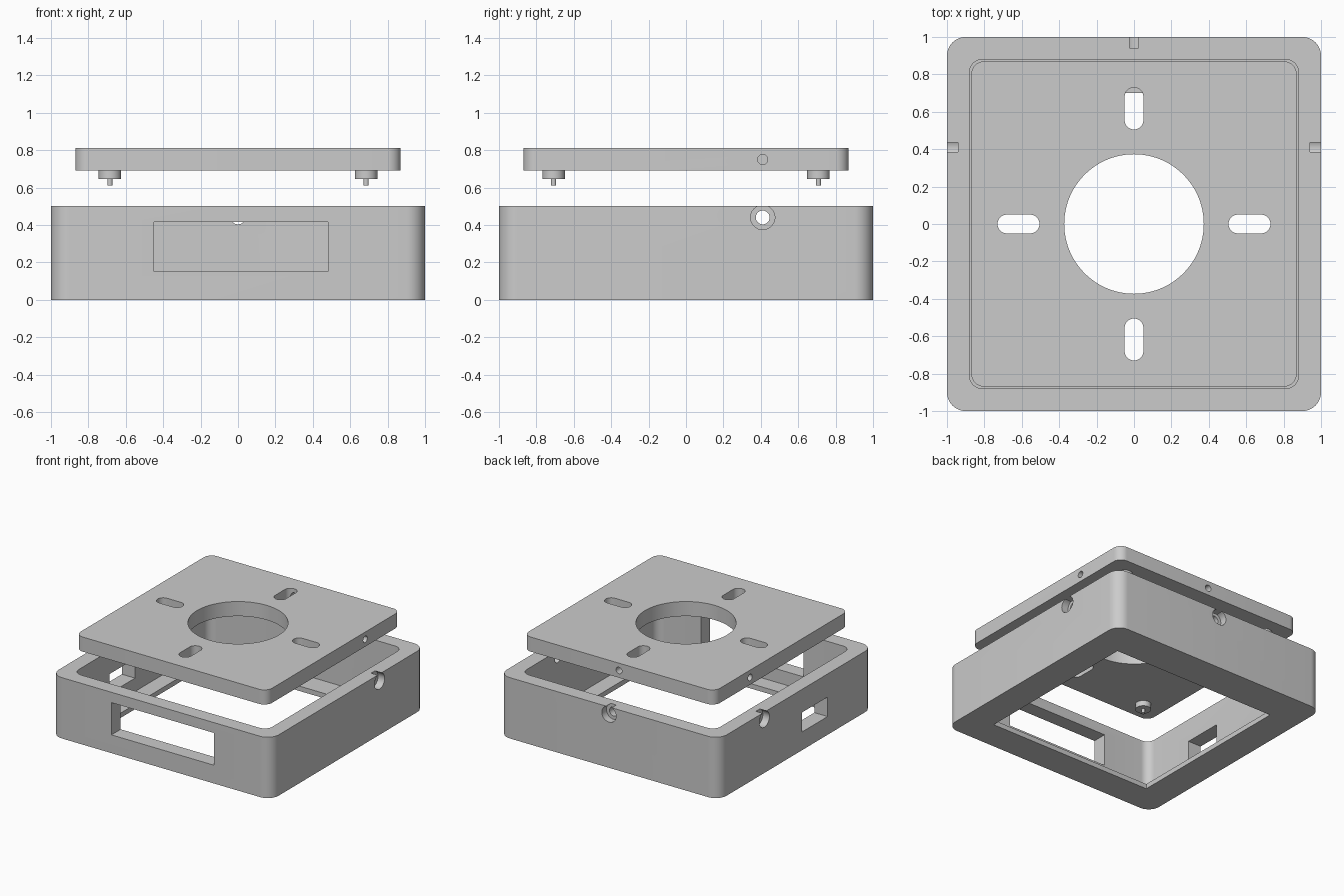
import bpy
import bmesh
import math
from mathutils import Matrix, Vector

cube = bpy.data.objects.get("Cube")
if cube:
    bpy.data.objects.remove(cube, do_unlink=True)

grey = bpy.data.materials.new("plain_grey")
grey.use_nodes = True
COLOUR = (0.6, 0.6, 0.6, 1)
grey.diffuse_color = COLOUR
grey.node_tree.nodes["Principled BSDF"].inputs["Base Color"].default_value = COLOUR


def rounded(x0, x1, y0, y1, r, steps=10):
    """Outline of a rectangle with rounded corners."""
    pts = []
    corners = [(x1 - r, y1 - r), (x0 + r, y1 - r), (x0 + r, y0 + r), (x1 - r, y0 + r)]
    for i, (cx, cy) in enumerate(corners):
        for k in range(steps + 1):
            a = (i + k / steps) * math.pi / 2
            p = (cx + r * math.cos(a), cy + r * math.sin(a))
            if not pts or (Vector(p) - Vector(pts[-1])).length > 1e-5:
                pts.append(p)
    if (Vector(pts[0]) - Vector(pts[-1])).length < 1e-5:
        pts.pop()
    return pts


def make_object(name, bm):
    bmesh.ops.recalc_face_normals(bm, faces=bm.faces)
    mesh = bpy.data.meshes.new(name)
    bm.to_mesh(mesh)
    bm.free()
    mesh.materials.append(grey)
    obj = bpy.data.objects.new(name, mesh)
    bpy.context.collection.objects.link(obj)
    return obj


def prism(name, outline, z0, z1):
    bm = bmesh.new()
    face = bm.faces.new([bm.verts.new((x, y, z0)) for x, y in outline])
    top = bmesh.ops.extrude_face_region(bm, geom=[face])["geom"]
    bmesh.ops.translate(bm, vec=(0, 0, z1 - z0),
                        verts=[v for v in top if isinstance(v, bmesh.types.BMVert)])
    return make_object(name, bm)


def box(name, lo, hi):
    return prism(name, [(lo[0], lo[1]), (hi[0], lo[1]), (hi[0], hi[1]), (lo[0], hi[1])],
                 lo[2], hi[2])


def rod(name, start, end, r, sides=48):
    """Cylinder between two points."""
    a, b = Vector(start), Vector(end)
    turn = (b - a).to_track_quat("Z", "Y").to_matrix().to_4x4()
    bm = bmesh.new()
    bmesh.ops.create_cone(bm, cap_ends=True, segments=sides, radius1=r, radius2=r,
                          depth=(b - a).length,
                          matrix=Matrix.Translation((a + b) / 2) @ turn)
    return make_object(name, bm)


def cut(obj, cutters):
    bpy.context.view_layer.objects.active = obj
    for cutter in cutters:
        cutter.hide_render = True
        mod = obj.modifiers.new("cut", "BOOLEAN")
        mod.operation = "DIFFERENCE"
        mod.solver = "EXACT"
        mod.object = cutter
        bpy.ops.object.modifier_apply(modifier=mod.name)
        bpy.data.objects.remove(cutter, do_unlink=True)


def smooth(obj):
    bpy.ops.object.select_all(action="DESELECT")
    obj.select_set(True)
    bpy.context.view_layer.objects.active = obj
    bpy.ops.object.shade_smooth_by_angle(angle=math.radians(30))


# Screw positions on three walls: place on the wall plane, outward direction
WALLS = [(Vector((0, 0.41, 0)), Vector((1, 0, 0))),
         (Vector((0, 0.41, 0)), Vector((-1, 0, 0))),
         (Vector((0, 0, 0)), Vector((0, 1, 0)))]


def wall_holes(z, near, far, r):
    up = Vector((0, 0, z))
    return [rod("hole_cutter", p + d * near + up, p + d * far + up, r) for p, d in WALLS]


# Base frame: open box with a thin inward lip at the bottom
base = prism("base_frame", rounded(-1, 1, -1, 1, 0.1), 0, 0.5)
cut(base, [
    prism("cavity_cutter", rounded(-0.88, 0.88, -0.88, 0.88, 0.07), 0.04, 0.6),
    box("floor_cutter", (-0.75, -0.75, -0.1), (0.75, 0.70, 0.1)),
    box("front_window_cutter", (-0.45, -1.1, 0.15), (0.48, -0.8, 0.415)),
    box("side_port_cutter", (-1.1, -0.41, 0.15), (-0.8, -0.08, 0.31)),
] + wall_holes(0.44, 0.8, 1.1, 0.037) + wall_holes(0.44, 0.94, 1.1, 0.065))
smooth(base)

# Cover plate with round opening, four slots and blind screw holes
cover = prism("cover_plate", rounded(-0.87, 0.87, -0.87, 0.87, 0.07), 0.69, 0.81)
cutters = [rod("opening_cutter", (0, 0, 0.6), (0, 0, 0.9), 0.373, 96)]
for s in (-1, 1):
    lo, hi = sorted((s * 0.505, s * 0.73))
    cutters.append(prism("slot_cutter", rounded(lo, hi, -0.05, 0.05, 0.05), 0.6, 0.9))
    cutters.append(prism("slot_cutter", rounded(-0.05, 0.05, lo, hi, 0.05), 0.6, 0.9))
cut(cover, cutters + wall_holes(0.75, 0.71, 0.95, 0.027))
smooth(cover)

# Round feet with thin pins under the cover corners
for x, side in ((-0.685, "right"), (0.685, "left")):
    for y, end in ((-0.708, "front"), (0.708, "back")):
        smooth(rod(f"{end}_{side}_foot", (x, y, 0.645), (x, y, 0.69), 0.06))
        smooth(rod(f"{end}_{side}_pin", (x, y, 0.612), (x, y, 0.645), 0.014, 24))
